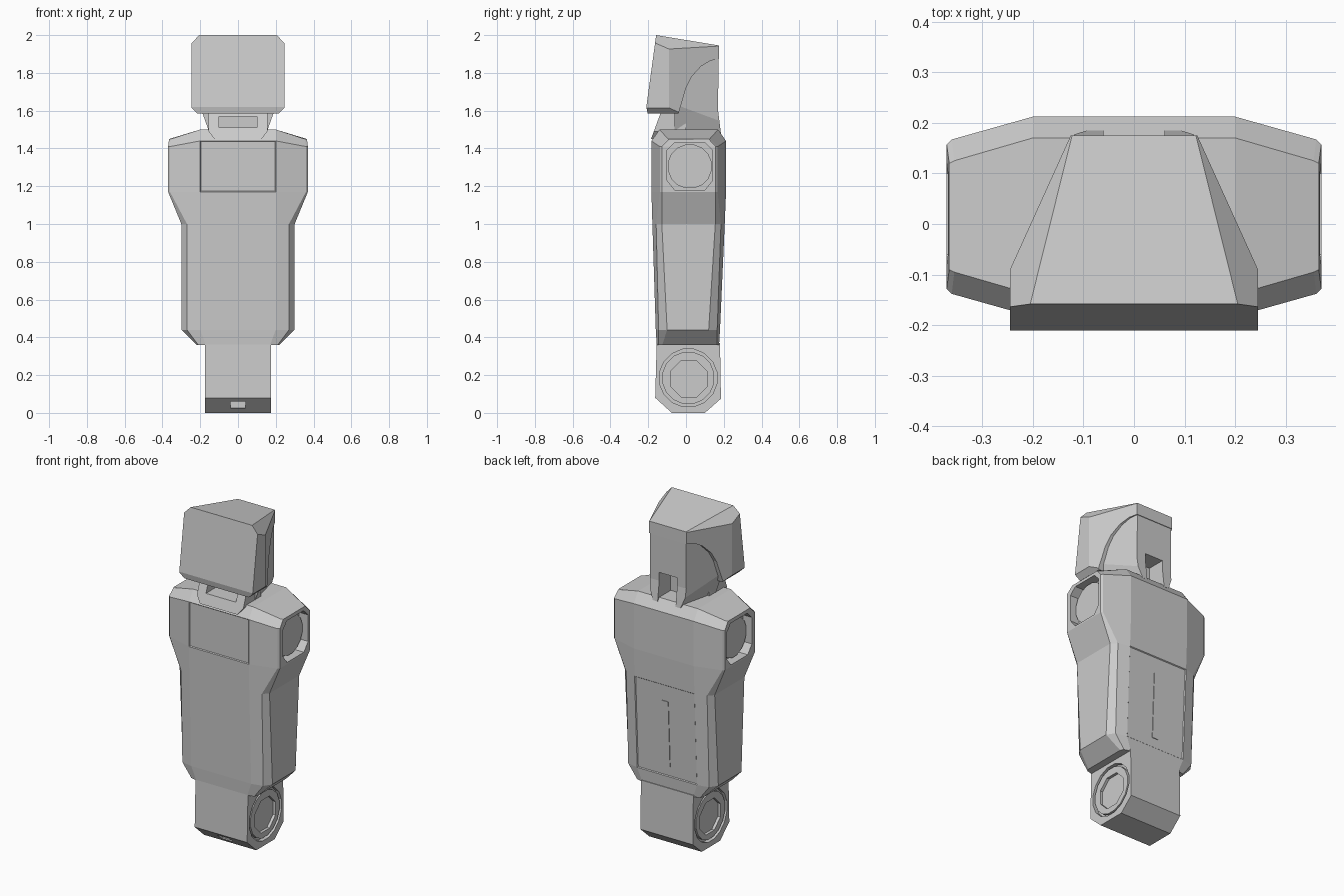
import bpy, bmesh, math
from mathutils import Vector

cube = bpy.data.objects.get("Cube")
if cube:
    bpy.data.objects.remove(cube, do_unlink=True)

grey = bpy.data.materials.new("plain_grey")
grey.use_nodes = True
grey.diffuse_color = (0.6, 0.6, 0.6, 1)
grey.node_tree.nodes["Principled BSDF"].inputs["Base Color"].default_value = (0.6, 0.6, 0.6, 1)


def finish(name, bm):
    """Turn a bmesh into a grey object."""
    bmesh.ops.recalc_face_normals(bm, faces=bm.faces)
    mesh = bpy.data.meshes.new(name)
    bm.to_mesh(mesh)
    bm.free()
    mesh.materials.append(grey)
    obj = bpy.data.objects.new(name, mesh)
    bpy.context.collection.objects.link(obj)
    return obj


def prism(profile, x0, x1):
    """Extrude a (y, z) profile from x0 to x1."""
    bm = bmesh.new()
    face = bm.faces.new([bm.verts.new((x0, y, z)) for y, z in profile])
    out = bmesh.ops.extrude_face_region(bm, geom=[face])
    moved = [v for v in out["geom"] if isinstance(v, bmesh.types.BMVert)]
    bmesh.ops.translate(bm, verts=moved, vec=(x1 - x0, 0, 0))
    bmesh.ops.recalc_face_normals(bm, faces=bm.faces)
    return bm


def chop(bm, a, b, c):
    """Slice off what lies outside the plane a, b, c on both sides."""
    for side in (1, -1):
        p, q, r = [Vector((v[0] * side, v[1], v[2])) for v in (a, b, c)]
        normal = (q - p).cross(r - p).normalized()
        if normal.x * side < 0:
            normal.negate()
        cut = bmesh.ops.bisect_plane(
            bm, geom=bm.verts[:] + bm.edges[:] + bm.faces[:],
            plane_co=p, plane_no=normal, clear_outer=True)
        rim = [e for e in cut["geom_cut"] if isinstance(e, bmesh.types.BMEdge) and e.is_boundary]
        bmesh.ops.holes_fill(bm, edges=rim, sides=0)


def carve(obj, bm):
    """Subtract a closed shape from an object."""
    cutter = finish("cutter", bm)
    cutter.hide_render = True
    mod = obj.modifiers.new("carve", "BOOLEAN")
    mod.operation, mod.solver, mod.object = "DIFFERENCE", "EXACT", cutter
    graph = bpy.context.evaluated_depsgraph_get()
    mesh = bpy.data.meshes.new_from_object(obj.evaluated_get(graph))
    obj.modifiers.clear()
    obj.data = mesh
    bpy.data.objects.remove(cutter, do_unlink=True)


def rect(y0, y1, z0, z1):
    return [(y0, z0), (y1, z0), (y1, z1), (y0, z1)]


def ngon(y, z, r, n):
    turns = [2 * math.pi * (i + 0.5) / n for i in range(n)]
    return [(y + r * math.cos(t), z + r * math.sin(t)) for t in turns]


# Torso: rings of inner z, outer z, three half widths, front, back, two corner setbacks
rings = [
    (0.36, 0.36, 0.17, 0.21, 0.22, -0.155, 0.175, 0.01, 0.03),
    (0.44, 0.44, 0.2, 0.27, 0.3, -0.16, 0.18, 0.015, 0.06),
    (1.0, 1.0, 0.2, 0.27, 0.3, -0.178, 0.205, 0.02, 0.05),
    (1.17, 1.17, 0.2, 0.36, 0.37, -0.183, 0.212, 0.045, 0.055),
    (1.44, 1.41, 0.2, 0.36, 0.37, -0.183, 0.212, 0.045, 0.055),
    (1.5, 1.45, 0.2, 0.355, 0.365, -0.14, 0.17, 0.045, 0.05),
]
bm = bmesh.new()
loops = []
for zi, zo, xi, xm, xo, front, back, dm, do in rings:
    half = [(xi, front, zi), (xm, front + dm, zo), (xo, front + do, zo),
            (xo, back - do, zo), (xm, back - dm, zo), (xi, back, zi)]
    half += [(-x, y, z) for x, y, z in reversed(half)]
    loops.append([bm.verts.new(p) for p in half])
panels = []
for row, (low, high) in enumerate(zip(loops, loops[1:])):
    for i in range(12):
        j = (i + 1) % 12
        face = bm.faces.new((low[i], low[j], high[j], high[i]))
        if (row, i) in ((1, 5), (3, 11)):
            panels.append(face)
bm.faces.new(loops[0])
# The roof is a flat middle with two sloping sides
top = loops[-1]
bm.faces.new((top[0], top[5], top[6], top[11]))
bm.faces.new(top[0:6])
bm.faces.new(top[6:12])
bmesh.ops.recalc_face_normals(bm, faces=bm.faces)
bmesh.ops.inset_individual(bm, faces=panels, thickness=0.006, depth=-0.005)
torso = finish("torso", bm)

# Shoulder sockets with round joint caps
socket = [(-0.1, 1.23), (-0.1, 1.39), (-0.06, 1.43), (0.1, 1.43),
          (0.14, 1.39), (0.14, 1.23), (0.1, 1.18), (-0.06, 1.18)]
for side, label in ((1, "left"), (-1, "right")):
    carve(torso, prism(socket, side * 0.31, side * 0.45))
    finish(label + "_shoulder_joint", prism(ngon(0.02, 1.305, 0.118, 16), side * 0.28, side * 0.335))

# Narrow slot cover on the back
finish("back_slot_cover", prism([(0.165, 0.5), (0.1815, 0.5), (0.199, 0.9), (0.17, 0.9)], -0.02, 0.02))

# Hip block with round joints at both ends
hip_profile = [(-0.075, 0), (0.1, 0), (0.185, 0.075), (0.18, 0.37),
               (-0.155, 0.37), (-0.163, 0.08)]
hips = finish("hip_block", prism(hip_profile, -0.175, 0.175))
carve(hips, prism(rect(-0.2, -0.09, 0.025, 0.06), -0.04, 0.04))
for side, label in ((1, "left"), (-1, "right")):
    carve(hips, prism(ngon(0.012, 0.185, 0.155, 16), side * 0.15, side * 0.25))
    ring = finish(label + "_hip_ring", prism(ngon(0.012, 0.185, 0.14, 16), side * 0.14, side * 0.172))
    carve(ring, prism(ngon(0.015, 0.18, 0.105, 8), side * 0.155, side * 0.25))

# Neck collar with a front opening
bm = prism([(-0.13, 1.6), (-0.185, 1.45), (0, 1.45), (0, 1.6)], -0.155, 0.155)
chop(bm, (0.155, 0, 1.49), (0.155, -0.1, 1.49), (0.125, 0, 1.45))
collar = finish("neck_collar", bm)
carve(collar, prism(rect(-0.25, -0.07, 1.51, 1.57), -0.1, 0.1))

# Lower head, set in under the helmet, with an opening at the nape
bm = prism([(-0.06, 1.48), (0.185, 1.48), (0.17, 1.6), (0.172, 1.92), (-0.06, 1.94)], -0.23, 0.23)
chop(bm, (0.205, -0.06, 1.6), (0.205, -0.06, 1.9), (0.12, 0.172, 1.7))
chop(bm, (0.2, -0.06, 1.62), (0.15, -0.06, 1.48), (0.12, 0.175, 1.55))
lower_head = finish("lower_head", bm)
carve(lower_head, prism(rect(0.06, 0.3, 1.45, 1.65), -0.06, 0.06))

# Helmet with a flat visor, tapering to the back
helmet = [(-0.203, 1.585), (-0.21, 1.62), (-0.158, 2.0), (0.175, 1.945), (0.175, 1.873),
          (0.13, 1.865), (0.08, 1.835), (0.03, 1.78), (0, 1.72), (-0.02, 1.65), (-0.04, 1.585)]
bm = prism(helmet, -0.245, 0.245)
chop(bm, (0.245, -0.09, 1.6), (0.245, -0.09, 1.9), (0.125, 0.175, 1.9))
chop(bm, (0.245, -0.16, 1.957), (0.205, -0.158, 2.0), (0.127, 0.17, 1.942))
chop(bm, (0.245, -0.2, 1.615), (0.245, -0.1, 1.615), (0.215, -0.2, 1.585))
finish("helmet", bm)
